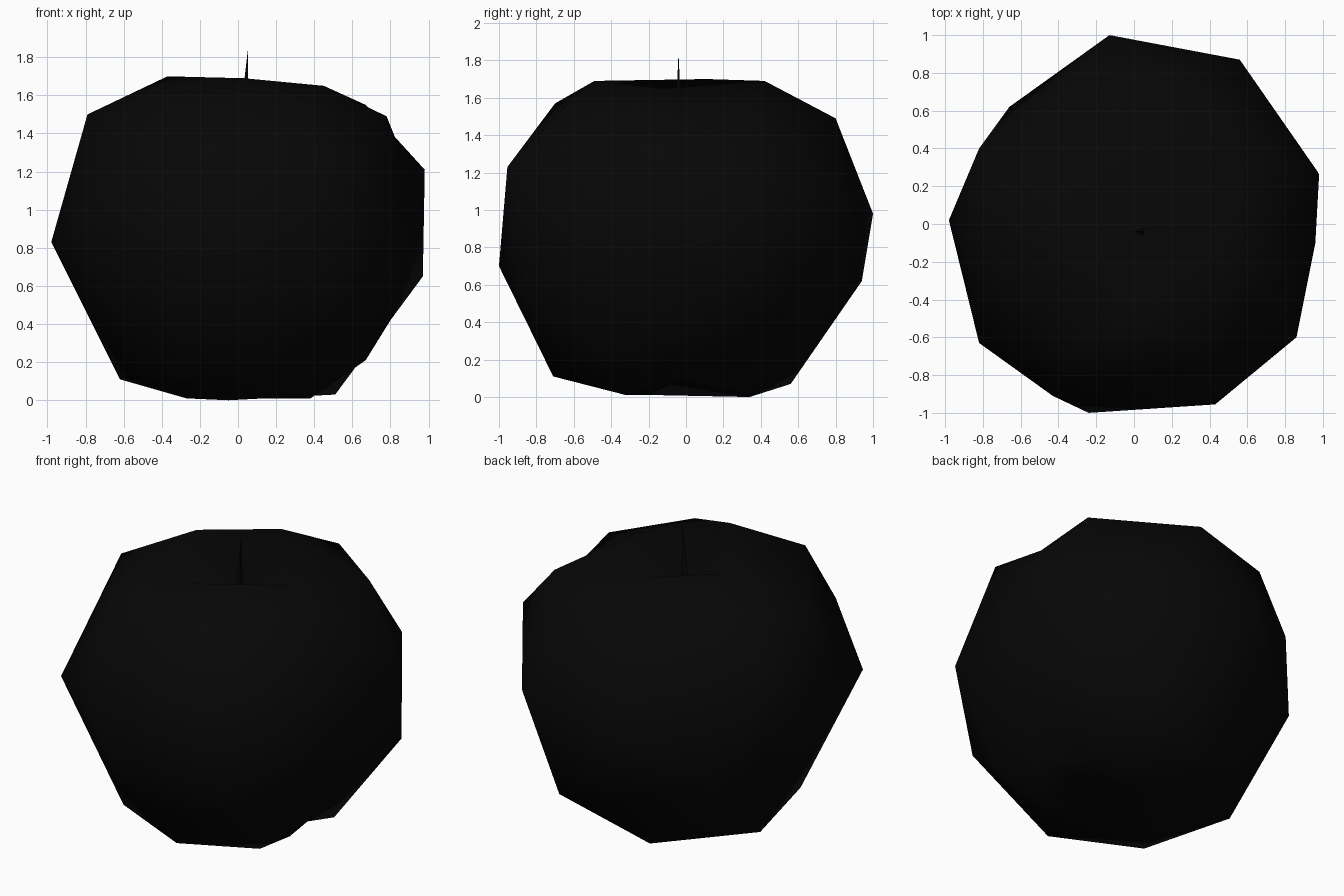
import bpy
import bmesh
from mathutils import Vector

cube = bpy.data.objects.get("Cube")
if cube:
    bpy.data.objects.remove(cube, do_unlink=True)


def make_material(name, colour):
    mat = bpy.data.materials.new(name)
    mat.use_nodes = True
    mat.diffuse_color = colour
    mat.node_tree.nodes["Principled BSDF"].inputs["Base Color"].default_value = colour
    return mat


def finish(bm, name, mat, smooth):
    bmesh.ops.recalc_face_normals(bm, faces=bm.faces[:])
    for face in bm.faces:
        face.smooth = smooth
    mesh = bpy.data.meshes.new(name)
    bm.to_mesh(mesh)
    bm.free()
    mesh.materials.append(mat)
    obj = bpy.data.objects.new(name, mesh)
    bpy.context.scene.collection.objects.link(obj)
    return obj


def corner(bm, point):
    """The body corner at a given point."""
    return min(bm.verts, key=lambda v: (v.co - Vector(point)).length)


def sink_rim(bm, points, pit):
    """Merge the cap inside a rim and push its middle in to a pit."""
    rim = {corner(bm, p) for p in points}
    cap = [f for f in bm.faces if all(v in rim for v in f.verts)]
    merged = bmesh.ops.dissolve_faces(bm, faces=cap, use_verts=False)["region"]
    poked = bmesh.ops.poke(bm, faces=merged)
    for vert in poked["verts"]:
        vert.co = pit


def dent(bm, start, end, point):
    """Split the edge between two corners and press its middle to a point."""
    ends = {corner(bm, start), corner(bm, end)}
    for edge in [e for e in bm.edges if set(e.verts) == ends]:
        split = bmesh.ops.subdivide_edges(bm, edges=[edge], cuts=1)
        for item in split["geom_inner"]:
            if isinstance(item, bmesh.types.BMVert):
                item.co = point
    bmesh.ops.triangulate(bm, faces=[f for f in bm.faces if len(f.verts) > 3])


black = make_material("near black", (0.002, 0.002, 0.002, 1))

# Irregular low-poly fruit body: rims, shoulders, waist and lower belly
top_rim = [(-.37, .11, 1.7), (.015, .42, 1.69), (.45, -.12, 1.65), (.03, -.49, 1.69)]
shoulder = [(-.79, -.06, 1.5), (.16, .8, 1.49), (-.36, .71, 1.42),
            (-.36, -.7, 1.57), (.37, -.62, 1.58)]
waist = [(-.13, 1, .98), (.56, .87, 1), (.96, -.1, .95), (.86, -.6, .91),
         (.43, -.955, 1.23), (.5, -.87, .56), (-.24, -1, .7), (-.43, -.91, 1.17),
         (-.82, -.63, .92), (-.98, .02, .83), (-.82, .4, 1.29), (-.66, .62, .6),
         (.08, .94, .62)]
belly = [(-.62, .13, .11), (-.48, -.48, .125), (.06, -.71, .11),
         (-.135, .56, .07), (.42, .69, .29)]
base_rim = [(-.27, -.15, .01), (-.05, .34, 0), (.51, .25, .03), (.38, -.32, .01)]

# Corners on either side of the groove down the left flank
back_lobe = back_top, back_high, back_low = [(.67, .38, 1.55), (.98, .26, 1.21), (.97, .28, .65)]
front_lobe = front_top, front_low = [(.78, -.33, 1.49), (.67, -.43, .21)]

bm = bmesh.new()
for point in top_rim + shoulder + waist + belly + base_rim + back_lobe + front_lobe:
    bm.verts.new(point)
bmesh.ops.convex_hull(bm, input=bm.verts[:])

# Hollows at the stem and underneath
sink_rim(bm, top_rim, (.04, -.03, 1.42))
sink_rim(bm, base_rim, (.05, 0, .15))

# Groove pressed between the two lobes
dent(bm, front_top, back_top, (.71, 0, 1.48))
dent(bm, front_top, back_high, (.84, -.03, 1.34))
dent(bm, front_low, back_low, (.8, -.1, .42))
dent(bm, front_low, base_rim[2], (.6, -.15, .18))
dent(bm, base_rim[2], base_rim[3], (.43, -.03, .08))
finish(bm, "fruit_body", black, True)

# Thin three-sided stem leaning to a point
bm = bmesh.new()
ring = [bm.verts.new(p) for p in ((0, -.04, 1.4), (.05, -.06, 1.4), (.05, -.02, 1.4))]
tip = bm.verts.new((.052, -.04, 1.84))
bm.faces.new(ring)
for i in range(3):
    bm.faces.new((ring[i], ring[(i + 1) % 3], tip))
finish(bm, "stem", black, False)
